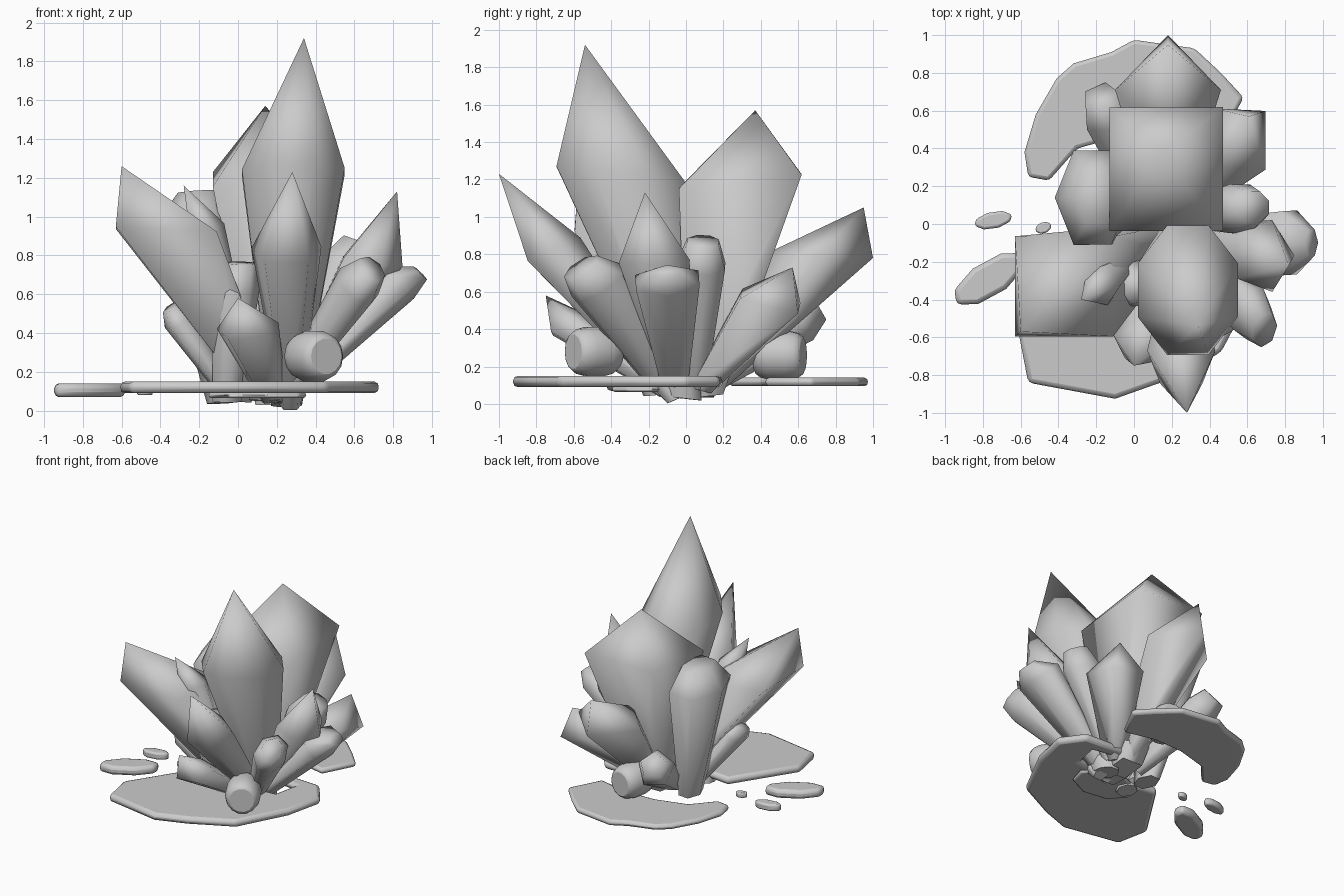
import bpy, bmesh
from math import sin, cos, pi, radians
from mathutils import Vector as V

if "Cube" in bpy.data.objects:
    bpy.data.objects.remove(bpy.data.objects["Cube"])


def loft(name, rings, sharp=(), tip=None):
    """Skin a stack of point rings; close both ends; crease the listed rings."""
    bm = bmesh.new()
    rows = [[bm.verts.new(p) for p in r] for r in rings]
    n = len(rows[0])
    for a, b in zip(rows, rows[1:]):
        for i in range(n):
            j = (i + 1) % n
            bm.faces.new((a[i], a[j], b[j], b[i]))
    bm.faces.new(rows[0][::-1])
    if tip is None:
        bm.faces.new(rows[-1])
    else:
        t = bm.verts.new(tip)
        for i in range(n):
            bm.faces.new((rows[-1][i], rows[-1][(i + 1) % n], t))
    bmesh.ops.recalc_face_normals(bm, faces=bm.faces)
    for f in bm.faces:
        f.smooth = True
    for k in sharp:
        for i in range(n):
            bm.edges.get((rows[k][i], rows[k][(i + 1) % n])).smooth = False
    me = bpy.data.meshes.new(name)
    bm.to_mesh(me)
    bm.free()
    ob = bpy.data.objects.new(name, me)
    bpy.context.collection.objects.link(ob)
    return ob


def ring(center, normal, rx, ry, n, rot=0):
    """Polygon ring whose half extents are exactly rx and ry."""
    z = normal.normalized()
    x = V((1, 0, 0))
    x = (x - z * x.dot(z)).normalized()
    y = z.cross(x)
    cs = [(cos(radians(rot) + 2 * pi * i / n), sin(radians(rot) + 2 * pi * i / n)) for i in range(n)]
    mx = max(abs(c) for c, s in cs)
    my = max(abs(s) for c, s in cs)
    return [center + x * (rx * c / mx) + y * (ry * s / my) for c, s in cs]


def crystal(name, base, mid, tip, rx, ry, n, rot=0, tilt=1.0, foot=0.3, blunt=0):
    """Flaring prism: small foot, wide shoulder, then a point or a blunt cap."""
    base, mid, tip = V(base), V(mid), V(tip)
    axis = (mid - base).normalized()
    nrm = V((0, 0, 1)) * (1 - tilt) + axis * tilt
    rings = [ring(base, nrm, rx * foot, ry * foot, n, rot), ring(mid, nrm, rx, ry, n, rot)]
    if blunt:
        rings.append(ring(tip, nrm, rx * blunt, ry * blunt, n, rot))
        loft(name, rings, (0,))
    else:
        loft(name, rings, (0,), tip)


# Large crystals
crystal("crystal_tall", (.25, -.02, .03), (.285, -.35, 1.23), (.34, -.54, 1.92), .265, .345, 8, 22.5, -.45)
crystal("crystal_back_square", (.18, .1, .04), (.17, .29, 1.19), (.14, .37, 1.57), .3, .33, 4, 45, -.7)
crystal("crystal_left_square", (.14, -.08, .05), (-.37, -.33, .93), (-.6, -.57, 1.26), .26, .265, 4, 45, -.1)
crystal("crystal_front", (.27, -.06, .02), (.25, -.72, .82), (.28, -1.0, 1.23), .18, .17, 5, 90, .6)
crystal("crystal_rear", (.18, .08, .05), (.18, .71, .79), (.18, .95, 1.05), .28, .29, 4, 0, .05)
crystal("crystal_left_blunt", (-.08, .05, .04), (-.22, .14, .98), (-.2, .14, 1.13), .2, .25, 6, 0, .4, .4, .55)

# Right side crystals
crystal("crystal_right_pointed", (.25, -.05, .06), (.68, -.17, .77), (.82, -.22, 1.13), .17, .19, 5, 0, .3)
crystal("crystal_right_low", (.28, -.06, .1), (.82, -.1, .66), (.94, -.1, .71), .12, .17, 6, 0, 1, .4, .4)
crystal("crystal_right_front", (.28, -.15, .15), (.62, -.47, .65), (.69, -.56, .73), .12, .16, 7, 0, 1, .5, .65)
crystal("crystal_right_rear", (.25, .08, .08), (.56, .45, .55), (.61, .57, .73), .14, .16, 4, 45, .4, .35)
crystal("crystal_right_back", (.25, .05, .1), (.56, .08, .74), (.63, .09, .87), .14, .13, 8, 22, .8, .45, .65)

# Small crystals around the foot
crystal("crystal_left_slim", (.08, -.1, .1), (-.17, -.32, .95), (-.28, -.4, 1.16), .1, .11, 5, 0, .6)
crystal("crystal_left_small", (-.05, -.1, .08), (-.31, -.2, .47), (-.35, -.22, .53), .08, .12, 6, 0, 1, .5, .55)
crystal("crystal_front_round", (-.06, -.15, .05), (-.02, -.32, .62), (.02, -.34, .76), .13, .13, 7, 0, .4, .6, .6)
crystal("crystal_front_small", (.18, -.1, .06), (.05, -.63, .42), (0, -.75, .58), .16, .12, 5, 90, .5, .45)
crystal("crystal_rear_small", (.05, .08, .08), (-.14, .58, .44), (-.18, .68, .52), .14, .14, 5, 0, .9, .4, .7)


def barrel(name, center, axis):
    """Stubby rounded barrel with a flat disc on each end."""
    c, a = V(center), V(axis).normalized()
    prof = [(-.13, .09), (-.125, .1), (-.1, .118), (-.05, .13), (.05, .13), (.1, .118), (.125, .1), (.13, .09)]
    loft(name, [ring(c + a * d, a, r, r, 14) for d, r in prof], (0, 7))


barrel("barrel_front", (.39, -.49, .28), (.5, -.87, 0))
barrel("barrel_rear", (.12, .5, .26), (.22, .97, 0))


def slab(name, pts, z0, z1, bevel=.025):
    """Thin stone with a rounded rim, cut from an outline."""
    ob = loft(name, [[V((x, y, z)) for x, y in pts] for z in (z0, z1)], (0, 1))
    m = ob.modifiers.new("edge", 'BEVEL')
    m.width, m.segments = bevel, 2


def pebble(name, x, y, rx, ry, rot, z0, z1):
    a = radians(rot)
    pts = []
    for i in range(8):
        u, v = rx * cos(i * pi / 4 + .2), ry * sin(i * pi / 4 + .2)
        pts.append((x + u * cos(a) - v * sin(a), y + u * sin(a) + v * cos(a)))
    slab(name, pts, z0, z1, min(.025, ry * .3))


# Base slabs and loose stones
slab("slab_front", [(-.61, -.58), (-.56, -.84), (-.1, -.925), (.14, -.84), (.46, -.68), (.66, -.3),
                    (.73, 0), (.6, .18), (.2, .2), (.2, .12), (.46, .08), (.42, -.12),
                    (.1, -.15), (-.3, -.1)], .09, .15)
slab("slab_rear", [(-.58, .38), (-.56, .25), (-.45, .23), (-.3, .4), (-.05, .47), (.2, .48), (.45, .42),
                   (.58, .67), (.46, .8), (.32, .93), (0, .975), (-.12, .91), (-.32, .85), (-.41, .77), (-.52, .58)],
     .095, .14, .02)
pebble("base_stone", .1, -.22, .26, .18, 0, .065, .095)
pebble("pebble_large", -.765, -.29, .225, .095, 33, .07, .14)
pebble("pebble_medium", -.745, .02, .105, .045, 12, .07, .125)
pebble("pebble_small", -.48, -.02, .045, .03, 20, .08, .12)
